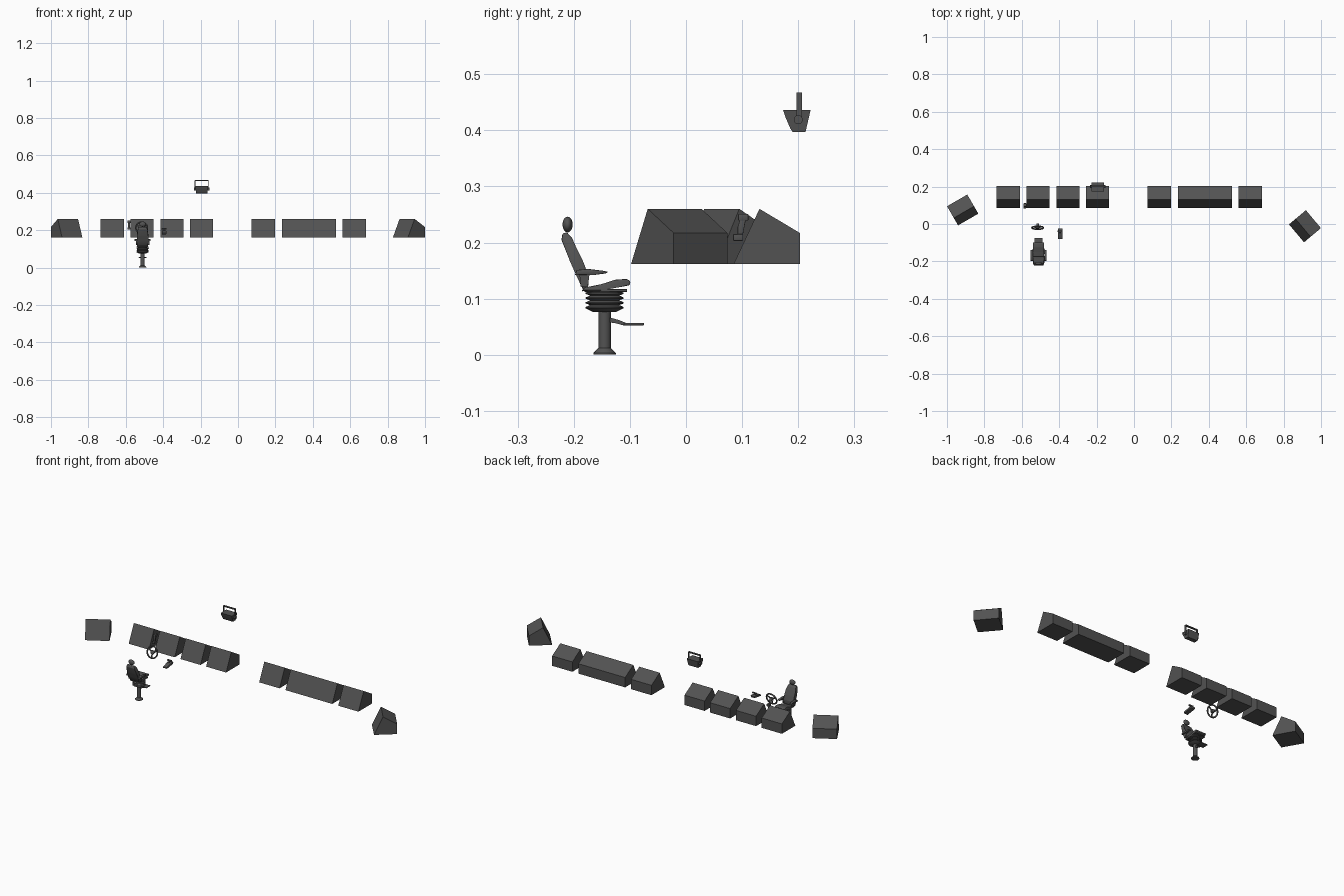
import bpy, bmesh, math
from mathutils import Matrix, Vector

if "Cube" in bpy.data.objects:
    bpy.data.objects.remove(bpy.data.objects["Cube"])

mat = bpy.data.materials.new("charcoal")
mat.diffuse_color = (0.085, 0.085, 0.085, 1)
mat.use_nodes = True
mat.node_tree.nodes["Principled BSDF"].inputs["Base Color"].default_value = mat.diffuse_color


def finish(bm, name, smooth=0):
    bmesh.ops.recalc_face_normals(bm, faces=bm.faces[:])
    me = bpy.data.meshes.new(name)
    bm.to_mesh(me)
    bm.free()
    ob = bpy.data.objects.new(name, me)
    bpy.context.collection.objects.link(ob)
    me.materials.append(mat)
    if smooth:
        bpy.ops.object.select_all(action='DESELECT')
        ob.select_set(True)
        bpy.context.view_layer.objects.active = ob
        bpy.ops.object.shade_smooth_by_angle(angle=math.radians(smooth))
    return ob


def prism(name, prof, xc, width, bevel=0, widths=None):
    """Extrude a (y, z) side profile along x; widths scales each profile point."""
    bm = bmesh.new()
    widths = widths or [1] * len(prof)
    sides = [[bm.verts.new((xc + s * width / 2 * w, y, z)) for (y, z), w in zip(prof, widths)]
             for s in (-1, 1)]
    bm.faces.new(sides[0])
    bm.faces.new(sides[1][::-1])
    n = len(prof)
    for i in range(n):
        j = (i + 1) % n
        bm.faces.new((sides[0][i], sides[1][i], sides[1][j], sides[0][j]))
    if bevel:
        bmesh.ops.bevel(bm, geom=bm.edges[:], offset=bevel, segments=2, profile=0.5,
                        affect='EDGES', clamp_overlap=True)
    return finish(bm, name, 40 if bevel else 0)


def lathe(name, prof, loc, rot=None, seg=24):
    """Spin an (r, z) profile around z, then rotate and place it."""
    bm = bmesh.new()
    rings = [[bm.verts.new((r * math.cos(2 * math.pi * k / seg), r * math.sin(2 * math.pi * k / seg), z))
              for k in range(seg)] for r, z in prof]
    for a, b in zip(rings, rings[1:]):
        for k in range(seg):
            m = (k + 1) % seg
            bm.faces.new((a[k], a[m], b[m], b[k]))
    bm.faces.new(rings[0][::-1])
    bm.faces.new(rings[-1])
    bm.transform(Matrix.Translation(loc) @ (rot or Matrix()))
    return finish(bm, name, 35)


def box(name, c, size, bevel=0):
    y, z, dy, dz = c[1], c[2], size[1] / 2, size[2] / 2
    return prism(name, [(y - dy, z - dz), (y + dy, z - dz), (y + dy, z + dz), (y - dy, z + dz)],
                 c[0], size[0], bevel)


def ball(name, c, size):
    bm = bmesh.new()
    bmesh.ops.create_uvsphere(bm, u_segments=20, v_segments=12, radius=0.5)
    bm.transform(Matrix.Translation(c) @ Matrix.Diagonal((*size, 1)))
    return finish(bm, name, 60)


# Row of desk consoles, plus one turned console at each end
CONSOLE = [(-0.059, 0.162), (0.059, 0.162), (0.059, 0.217), (-0.013, 0.26)]
for i, (a, b) in enumerate([(-0.735, -0.61), (-0.575, -0.451), (-0.415, -0.291), (-0.257, -0.133),
                            (0.071, 0.197), (0.234, 0.523), (0.56, 0.685)]):
    ob = prism(f"console_{i + 1}", CONSOLE, 0, b - a)
    ob.location = ((a + b) / 2, 0.144, 0)
for name, x, y, ang in (("left_end_console", -0.916, 0.075, 30), ("right_end_console", 0.914, -0.012, -50)):
    ob = prism(name, CONSOLE, 0, 0.125)
    ob.location = (x, y, 0)
    ob.rotation_euler.z = math.radians(ang)

# Chair pedestal and bellows
CX, CY = -0.51, -0.145
lathe("chair_pedestal", [(0.02, 0), (0.02, 0.003), (0.013, 0.01), (0.011, 0.012), (0.011, 0.082)], (CX, CY, 0))
bellows = [(0.02, 0.076)]
for k in range(4):
    z = 0.08 + k * 0.0085
    bellows += [(0.034, z + 0.003), (0.034, z + 0.005), (0.026, z + 0.0085)]
lathe("chair_bellows", bellows, (CX, CY, 0))
box("seat_plate", (CX, -0.143, 0.1145), (0.058, 0.076, 0.005), 0.001)

# Footrest
prism("footrest_arm", [(-0.138, 0.058), (-0.125, 0.056), (-0.11, 0.052), (-0.105, 0.056), (-0.12, 0.062),
                       (-0.138, 0.067)], CX, 0.012)
box("footrest_plate", (CX, -0.093, 0.0545), (0.042, 0.036, 0.004), 0.001)

# Seat cushion, backrest, headrest
prism("seat_cushion", [(-0.187, 0.113), (-0.15, 0.115), (-0.115, 0.121), (-0.1, 0.124), (-0.099, 0.131),
                       (-0.105, 0.135), (-0.125, 0.134), (-0.15, 0.126), (-0.18, 0.12)], CX, 0.06, 0.002)
prism("backrest", [(-0.183, 0.115), (-0.195, 0.14), (-0.207, 0.167), (-0.222, 0.205), (-0.22, 0.216),
                   (-0.212, 0.218), (-0.203, 0.208), (-0.195, 0.19), (-0.184, 0.168), (-0.174, 0.142),
                   (-0.174, 0.122)], CX, 0.062, 0.002,
      [0.85, 1, 1, 0.85, 0.7, 0.7, 0.85, 0.95, 1, 1, 0.85])
ball("headrest", (CX, -0.211, 0.232), (0.036, 0.018, 0.028))

# Armrests with supports
for s, side in ((-1, "left"), (1, "right")):
    x = CX + s * 0.037
    prism(f"{side}_armrest", [(-0.198, 0.142), (-0.165, 0.142), (-0.142, 0.145), (-0.139, 0.148),
                              (-0.15, 0.15), (-0.175, 0.153), (-0.195, 0.151)], x, 0.013, 0.0015)
    prism(f"{side}_arm_support", [(-0.188, 0.122), (-0.175, 0.12), (-0.172, 0.144), (-0.19, 0.146)],
          CX + s * 0.033, 0.006)

# Steering wheel: rim, spokes, hub and column, tilted back
wheel = Matrix.Translation((CX - 0.005, -0.02, 0.213)) @ Matrix.Rotation(math.radians(75), 4, 'X')
bpy.ops.mesh.primitive_torus_add(major_radius=0.031, minor_radius=0.004, major_segments=36, minor_segments=10)
rim = bpy.context.object
rim.name = "steering_wheel_rim"
rim.matrix_world = wheel
rim.data.materials.append(mat)
bpy.ops.object.shade_smooth_by_angle(angle=math.radians(60))
for k in range(3):
    spoke = box(f"wheel_spoke_{k + 1}", (0, 0.016, 0), (0.007, 0.03, 0.003))
    spoke.matrix_world = wheel @ Matrix.Rotation(math.radians(60 + 120 * k), 4, 'Z')
hub = lathe("wheel_hub", [(0.006, -0.022), (0.008, -0.005), (0.011, -0.002), (0.011, 0.003), (0.008, 0.005)],
            (0, 0, 0))
hub.matrix_world = wheel

# Throttle lever: wedge base, lever and grip
TX = -0.395
prism("throttle_base", [(-0.08, 0.178), (-0.025, 0.186), (-0.023, 0.196), (-0.04, 0.197), (-0.08, 0.186)],
      TX, 0.024, 0.001)
prism("throttle_lever", [(-0.056, 0.19), (-0.048, 0.19), (-0.036, 0.206), (-0.041, 0.208)], TX, 0.006)
box("throttle_grip", (TX, -0.039, 0.207), (0.026, 0.008, 0.007), 0.0015)

# Handset on the console front
HX = -0.583
prism("handset_bar", [(0.092, 0.205), (0.1, 0.207), (0.108, 0.248), (0.099, 0.25), (0.092, 0.228)],
      HX, 0.01, 0.001)
for z, y, part in ((0.209, 0.093, "lower"), (0.245, 0.102, "upper")):
    box(f"handset_{part}_end", (HX, y, z), (0.015, 0.018, 0.012), 0.0015)

# Hanging radio: tapered case, side knobs and bracket
RX = -0.194
prism("radio_case", [(0.19, 0.397), (0.213, 0.397), (0.222, 0.436), (0.173, 0.436), (0.177, 0.424),
                     (0.186, 0.403)], RX, 0.068, 0, [0.88, 0.88, 1, 1, 1, 0.9])
box("bracket_top", (RX, 0.2015, 0.4645), (0.074, 0.01, 0.005))
for s, side in ((-1, "left"), (1, "right")):
    box(f"{side}_bracket_arm", (RX + s * 0.0355, 0.2015, 0.44), (0.004, 0.01, 0.05))
    lathe(f"{side}_bracket_knob", [(0.008, -0.004), (0.008, 0.004)], (RX + s * 0.037, 0.2, 0.419),
          Matrix.Rotation(math.radians(90), 4, 'Y'), 20)
